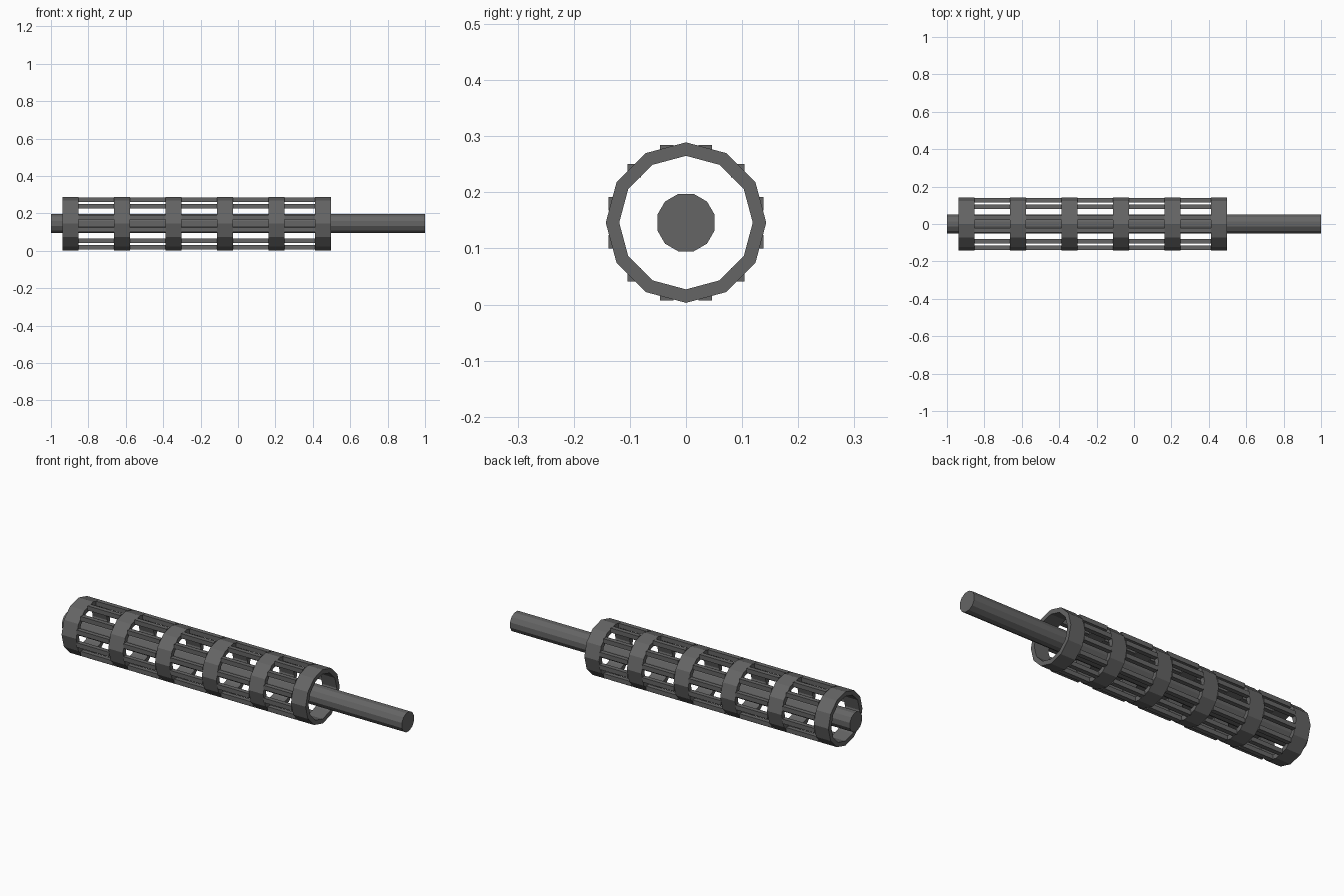
import bpy, bmesh, math

cube = bpy.data.objects.get("Cube")
if cube:
    bpy.data.objects.remove(cube, do_unlink=True)

SIDES = 12
AXIS_Z = 0.146
RING_OUTER, RING_INNER = 0.143, 0.119
RING_HALF = 0.043
RING_X = [-0.895, -0.62, -0.345, -0.07, 0.205, 0.455]
BAR_ORBIT, BAR_SIZE = 0.131, 0.024

steel = bpy.data.materials.new("dark_grey_steel")
steel.use_nodes = True
steel.diffuse_color = (0.13, 0.13, 0.13, 1)
steel.node_tree.nodes["Principled BSDF"].inputs["Base Color"].default_value = (0.13, 0.13, 0.13, 1)


def finish(bm, name):
    bmesh.ops.recalc_face_normals(bm, faces=bm.faces)
    mesh = bpy.data.meshes.new(name)
    bm.to_mesh(mesh)
    bm.free()
    mesh.materials.append(steel)
    obj = bpy.data.objects.new(name, mesh)
    bpy.context.collection.objects.link(obj)
    return obj


def loop(bm, x, radius, turn=0.0):
    """Regular polygon of vertices around the long axis."""
    angles = [math.tau * (i + turn) / SIDES for i in range(SIDES)]
    return [bm.verts.new((x, radius * math.cos(a), AXIS_Z + radius * math.sin(a))) for a in angles]


def bridge(bm, a, b):
    for i in range(SIDES):
        j = (i + 1) % SIDES
        bm.faces.new((a[i], a[j], b[j], b[i]))


# Central rod
bm = bmesh.new()
start, end = loop(bm, -1, 0.053, 0.5), loop(bm, 1, 0.053, 0.5)
bridge(bm, start, end)
bm.faces.new(start)
bm.faces.new(end)
finish(bm, "central_rod")

# Cage rings
for n, x in enumerate(RING_X, 1):
    bm = bmesh.new()
    lo, hi = x - RING_HALF, x + RING_HALF
    section = [loop(bm, lo, RING_OUTER), loop(bm, hi, RING_OUTER),
               loop(bm, hi, RING_INNER), loop(bm, lo, RING_INNER)]
    for i in range(4):
        bridge(bm, section[i], section[(i + 1) % 4])
    finish(bm, f"cage_ring_{n}")

# Square bars joining each pair of rings, kept upright all the way round
for n, (left, right) in enumerate(zip(RING_X, RING_X[1:]), 1):
    bm = bmesh.new()
    lo, hi = left + RING_HALF, right - RING_HALF
    for i in range(SIDES):
        a = math.tau * (i + 0.5) / SIDES
        verts = bmesh.ops.create_cube(bm, size=1)["verts"]
        bmesh.ops.scale(bm, verts=verts, vec=(hi - lo, BAR_SIZE, BAR_SIZE))
        bmesh.ops.translate(bm, verts=verts, vec=((lo + hi) / 2, BAR_ORBIT * math.cos(a),
                                                  AXIS_Z + BAR_ORBIT * math.sin(a)))
    finish(bm, f"cage_bars_{n}")
